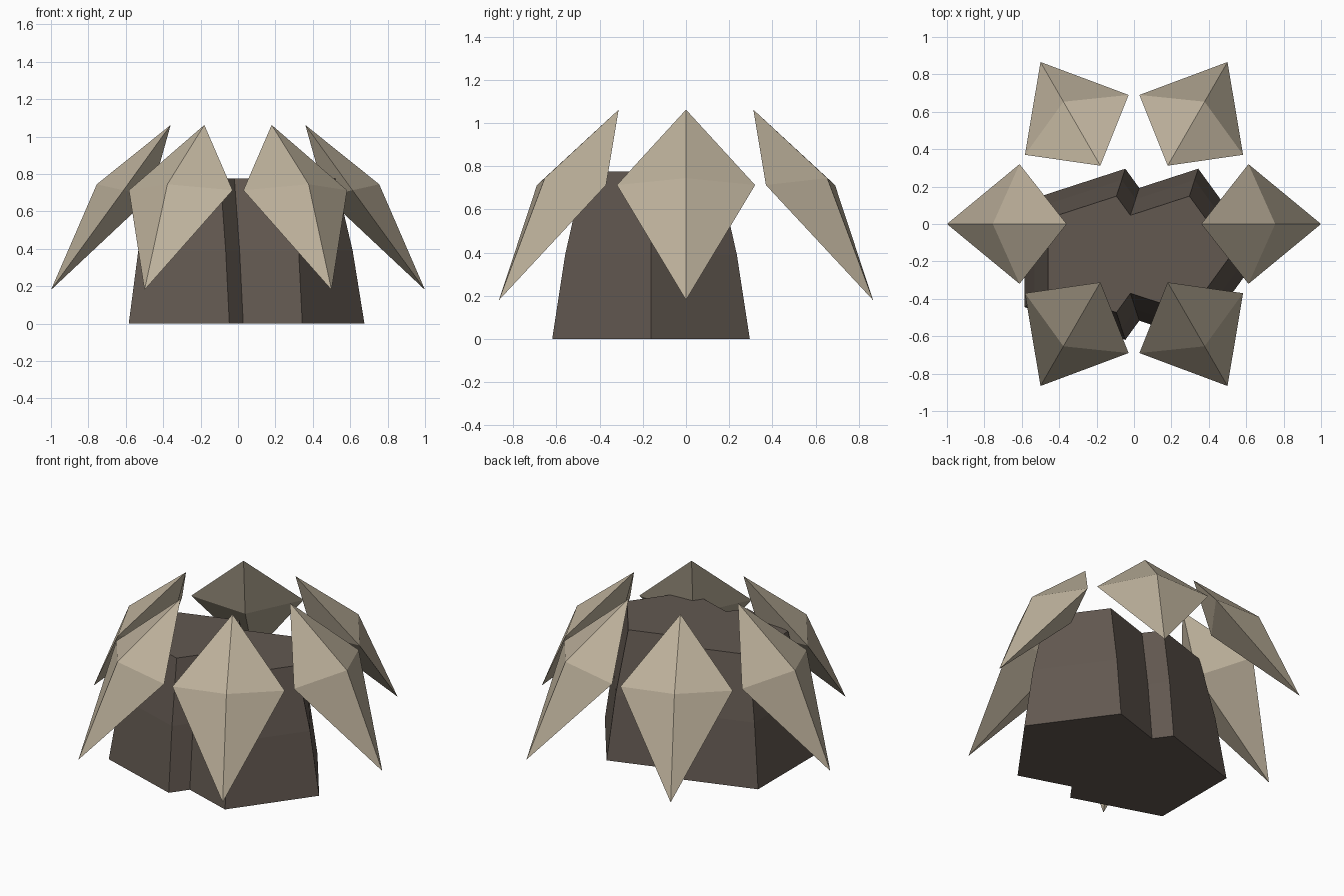
import bpy, math
from mathutils import Vector, Matrix
from mathutils.geometry import intersect_line_line_2d

if "Cube" in bpy.data.objects:
    bpy.data.objects.remove(bpy.data.objects["Cube"])


def material(name, rgb):
    m = bpy.data.materials.new(name)
    m.diffuse_color = (*rgb, 1)
    m.use_nodes = True
    m.node_tree.nodes["Principled BSDF"].inputs["Base Color"].default_value = m.diffuse_color
    return m


def add_mesh(name, verts, faces, mat):
    me = bpy.data.meshes.new(name)
    me.from_pydata(verts, [], faces)
    me.materials.append(mat)
    ob = bpy.data.objects.new(name, me)
    bpy.context.collection.objects.link(ob)
    return ob


bone = material("pale_bone", (0.51, 0.44, 0.33))
bark = material("dark_brown", (0.122, 0.098, 0.081))

# Twin core: two overlapping five-sided columns fused into one outline
OFFSET, CENTRE_Y = 0.195, -0.162


def outline(r):
    """Upper half of the fused pentagons, mirrored to the lower half."""
    def corner(cx, deg):
        a = math.radians(deg)
        return Vector((cx + r * math.cos(a), r * math.sin(a)))
    left, right = -OFFSET, OFFSET
    notch = intersect_line_line_2d(corner(left, 72), corner(left, 0),
                                   corner(right, 72), corner(right, 144))
    upper = [corner(right, 72), notch, corner(left, 72), corner(left, 144)]
    lower = [Vector((p.x, -p.y)) for p in reversed(upper)]
    return [corner(right, 0)] + upper + lower


verts, faces = [], []
levels = [(0.0, 0.481), (0.39, 0.418), (0.775, 0.327)]
for z, r in levels:
    verts += [(p.x, p.y + CENTRE_Y, z) for p in outline(r)]
n = len(verts) // len(levels)
for k in range(len(levels) - 1):
    for i in range(n):
        j = (i + 1) % n
        faces.append((k * n + i, k * n + j, (k + 1) * n + j, (k + 1) * n + i))
faces.append(tuple(reversed(range(n))))
faces.append(tuple(range((len(levels) - 1) * n, len(levels) * n)))
add_mesh("core", verts, faces, bark)

# Six leaning shards: stretched octahedra arranged in a ring
shard = [Vector(v) for v in (
    (0.36, 0, 1.062), (1.0, 0, 0.18),          # top and outer tip
    (0.755, 0, 0.745), (0.612, 0.32, 0.713),   # outer ridge, side
    (0.467, 0, 0.68), (0.612, -0.32, 0.713))]  # inner ridge, side
shard_faces = []
for i in range(4):
    a, b = 2 + i, 2 + (i + 1) % 4
    shard_faces += [(0, a, b), (1, b, a)]
for i in range(6):
    turn = Matrix.Rotation(math.radians(60 * i), 3, 'Z')
    add_mesh(f"shard_{i + 1}", [turn @ v for v in shard], shard_faces, bone)
